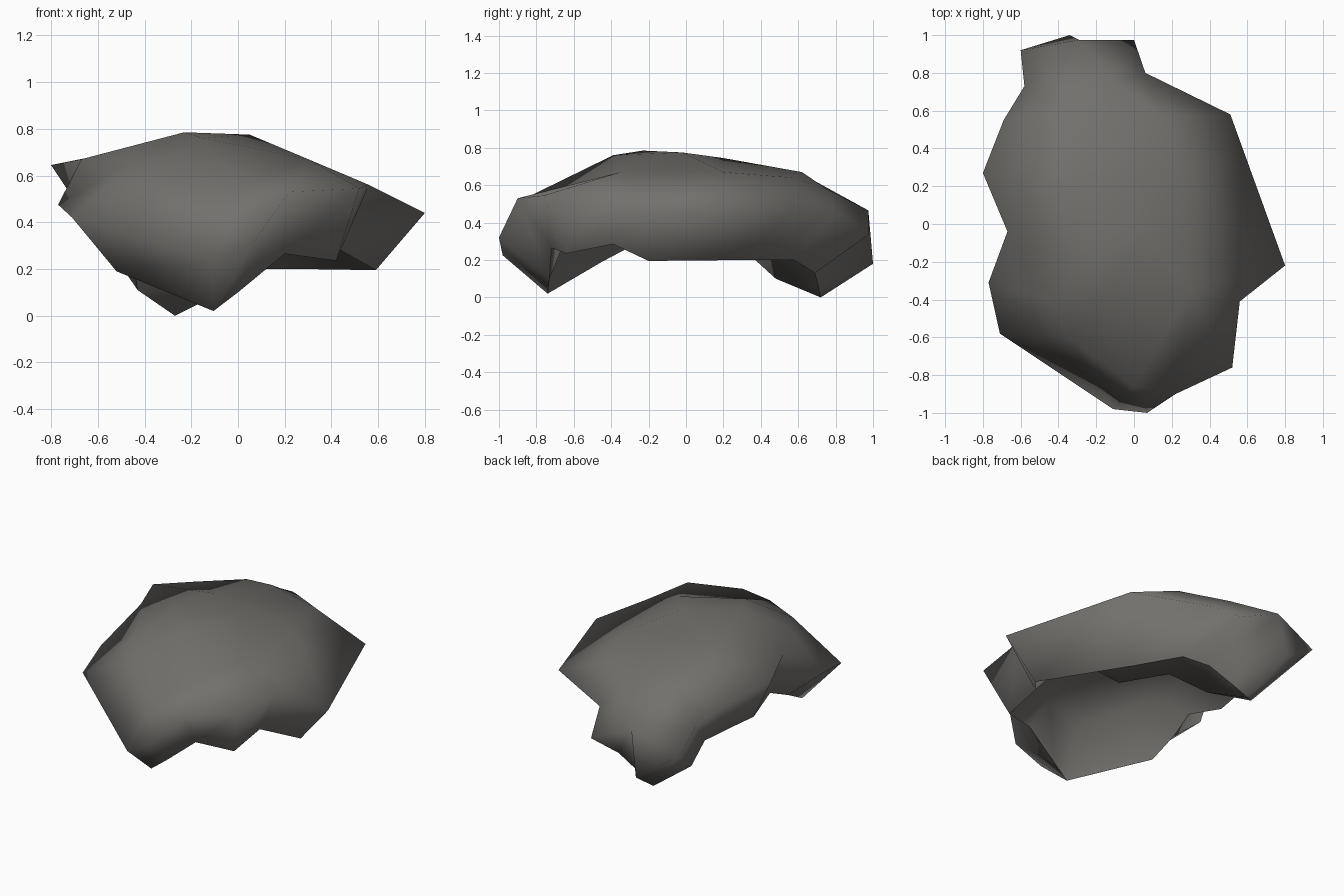
import bpy, bmesh
from mathutils import geometry

if "Cube" in bpy.data.objects:
    bpy.data.objects.remove(bpy.data.objects["Cube"])

# Widest outline of the rock, counterclockwise from the front
OUTLINE = [(.07, -1, .32), (.22, -.9, .53), (.52, -.76, .545), (.56, -.41, .56),
           (.8, -.22, .44), (.51, .58, .49), (.06, .8, .46), (0, .975, .335),
           (-.29, .975, .465), (-.34, 1, .18), (-.6, .92, .36), (-.58, .73, .47),
           (-.69, .55, .585), (-.8, .27, .645), (-.67, -.04, .67),
           (-.77, -.31, .475), (-.71, -.58, .42), (-.11, -.98, .225)]

# Lower rim with a front foot and a back foot
RIM = [(0, -.73, .1), (.2, -.72, .265), (.42, -.64, .235), (.43, -.39, .285),
       (.59, -.2, .195), (.27, .3, .2), (.11, .58, .2), (0, .69, .13),
       (-.17, .71, .05), (-.27, .72, 0), (-.43, .56, .11), (-.45, .45, .24),
       (-.52, .3, .28), (-.57, .12, .3), (-.52, -.12, .35),
       (-.54, -.28, .28), (-.52, -.45, .19), (-.105, -.74, .02)]

# Bumps on the crown
CROWN = [(-.23, -.23, .785), (.05, -.02, .775), (-.15, -.39, .76), (.14, .57, .64),
         (-.37, .62, .66), (-.19, .62, .67), (-.3, .2, .745), (.3, -.35, .67),
         (.27, .2, .67), (-.45, -.4, .66), (0, -.86, .53), (-.35, -.6, .61),
         (-.1, .76, .575)]

# Hollow underside: a flat lip at the back right, then walls and ceiling
HOLLOW = [(.2, .1, .2), (.04, .37, .2), (-.16, .48, .1), (-.13, -.68, .38),
          (.15, -.6, .42), (.3, -.4, .48), (.36, -.14, .42), (.06, .02, .5),
          (-.1, .28, .48), (-.28, .4, .4), (-.4, .22, .48), (-.42, -.05, .52),
          (-.4, -.3, .48), (-.15, -.2, .6)]

bm = bmesh.new()


def add(points):
    return [bm.verts.new(p) for p in points]


def bridge(a, b):
    for i in range(len(a)):
        j = (i + 1) % len(a)
        bm.faces.new((a[i], a[j], b[j], b[i]))


def cap(ring, inner):
    """Triangulate a ring together with the points inside it."""
    verts = ring + inner
    n = len(ring)
    edges = [(i, (i + 1) % n) for i in range(n)]
    flat = [v.co.to_2d() for v in verts]
    res = geometry.delaunay_2d_cdt(flat, edges, [], 1, 1e-5)
    origin = res[3]
    for f in res[2]:
        bm.faces.new([verts[origin[i][0]] for i in f])


# Crown, sides and hollow; the heel at index 9 sits below the crown edge
outline = add(OUTLINE)
rim = add(RIM)
cap(outline[:9] + outline[10:], add(CROWN))
bm.faces.new(outline[8:11])
bridge(rim, outline)
cap(rim, add(HOLLOW))

# Crisp lower rim
for a, b in zip(rim, rim[1:] + rim[:1]):
    bm.edges.get((a, b)).smooth = False

bmesh.ops.recalc_face_normals(bm, faces=bm.faces)
mesh = bpy.data.meshes.new("rock_shell")
bm.to_mesh(mesh)
bm.free()
for poly in mesh.polygons:
    poly.use_smooth = True

stone = bpy.data.materials.new("dark grey stone")
stone.diffuse_color = (.17, .162, .15, 1)
stone.use_nodes = True
stone.node_tree.nodes["Principled BSDF"].inputs["Base Color"].default_value = stone.diffuse_color
mesh.materials.append(stone)
rock = bpy.data.objects.new("rock_shell", mesh)
bpy.context.collection.objects.link(rock)
